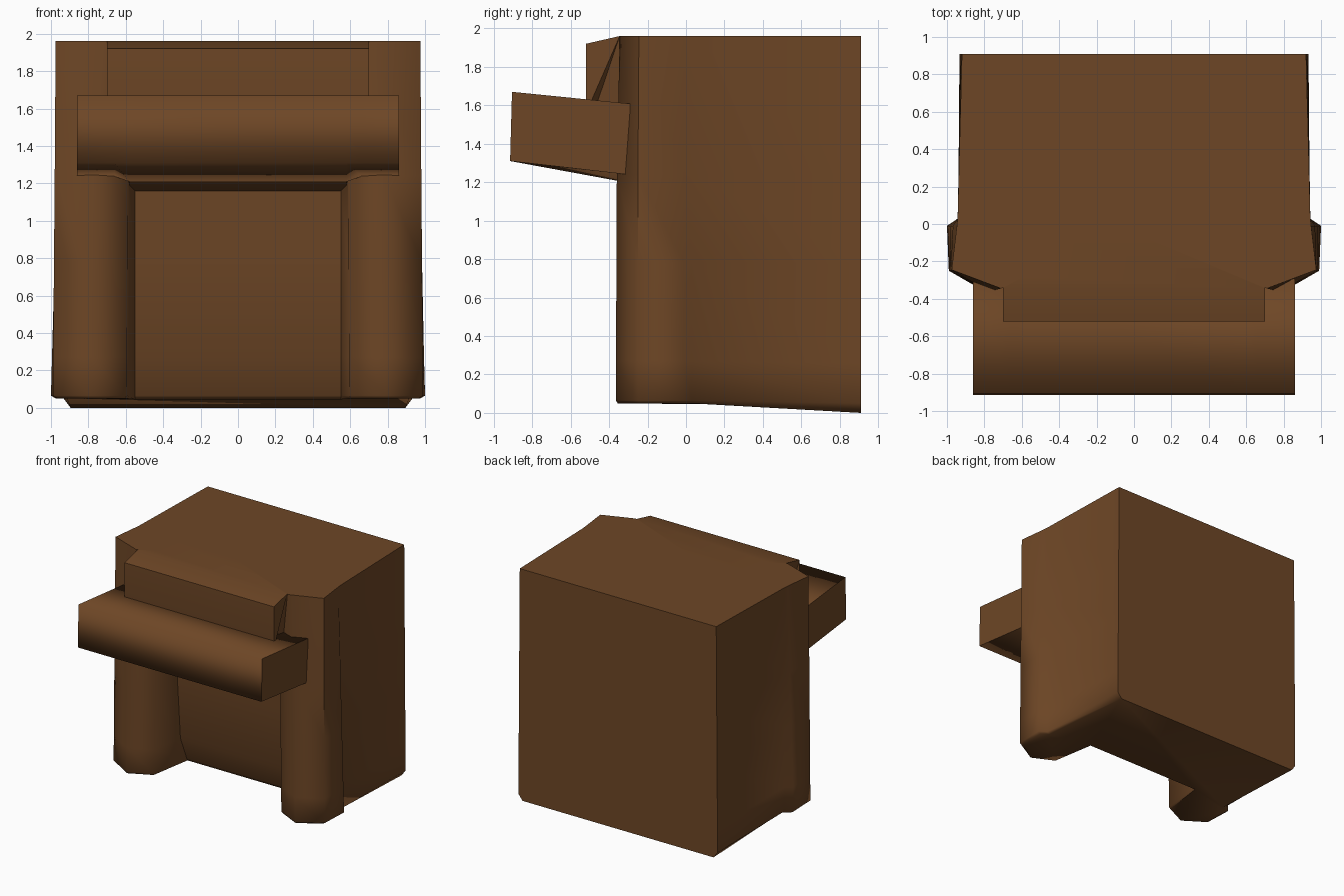
import bpy, bmesh, math

if "Cube" in bpy.data.objects:
    bpy.data.objects.remove(bpy.data.objects["Cube"])

wood = bpy.data.materials.new("warm brown")
wood.diffuse_color = (0.155, 0.062, 0.019, 1)
wood.use_nodes = True
wood.node_tree.nodes["Principled BSDF"].inputs["Base Color"].default_value = wood.diffuse_color


def finish(name, bm):
    bmesh.ops.recalc_face_normals(bm, faces=bm.faces)
    me = bpy.data.meshes.new(name)
    bm.to_mesh(me)
    bm.free()
    me.materials.append(wood)
    ob = bpy.data.objects.new(name, me)
    bpy.context.collection.objects.link(ob)
    return ob


def smooth(ob, angle):
    bpy.ops.object.select_all(action='DESELECT')
    ob.select_set(True)
    bpy.context.view_layer.objects.active = ob
    bpy.ops.object.shade_smooth_by_angle(angle=math.radians(angle))


def loft(sections):
    """Bridge equal-length closed sections, leaving the ends open."""
    bm = bmesh.new()
    rings = [[bm.verts.new(p) for p in s] for s in sections]
    n = len(rings[0])
    for a, b in zip(rings, rings[1:]):
        for i in range(n):
            j = (i + 1) % n
            bm.faces.new((a[i], a[j], b[j], b[i]))
    return bm, rings


def mirrored(half):
    return half + [(-x, y, z) for x, y, z in reversed(half)]


def between(a, b, z, recess_y):
    """Section between two others, with its own recess depth."""
    t = (z - a[-1][2]) / (b[-1][2] - a[-1][2])
    pts = [tuple(p + (q - p) * t for p, q in zip(u, v)) for u, v in zip(a, b)]
    return pts[:-1] + [(0.55, recess_y, z)]


# Main body: box with two bulging pillars around a curved recess
foot = [(0.895, 0.91, 0.0), (0.915, 0.03, 0.05), (0.975, -0.01, 0.05), (0.965, -0.24, 0.05),
        (0.79, -0.355, 0.05), (0.605, -0.265, 0.05), (0.55, 0.11, 0.045)]
low = [(0.933, 0.91, 0.05), (0.94, 0.03, 0.065), (1.0, -0.01, 0.065), (0.99, -0.25, 0.065),
       (0.79, -0.365, 0.065), (0.595, -0.27, 0.065), (0.55, 0.10, 0.065)]
mid = [(0.925, 0.91, 1.24), (0.943, 0.03, 1.24), (0.968, -0.01, 1.24), (0.98, -0.25, 1.24),
       (0.78, -0.36, 1.24), (0.59, -0.28, 1.24), (0.55, -0.05, 1.24)]
top = [(0.92, 0.91, 1.96), (0.943, 0.03, 1.96), (0.947, -0.01, 1.96), (0.975, -0.245, 1.96),
       (0.71, -0.345, 1.96), (0.59, -0.28, 1.96), (0.55, -0.05, 1.96)]
levels = [foot, low, between(low, mid, 0.27, 0.015), between(low, mid, 0.78, -0.025), mid, top]
bm, rings = loft([mirrored(r) for r in levels])
for r in (rings[0], rings[-1]):
    bm.faces.new((r[0], r[1], r[6], r[7], r[12], r[13]))
    bm.faces.new(r[1:7])
    bm.faces.new(r[7:13])
body = finish("body", bm)

# Upper breast: fills the recess above the opening and projects forward,
# narrower at the bottom where it sits between the pillars
side = [(0.25, 1.145), (-0.05, 1.16), (-0.36, 1.215), (-0.50, 1.30), (-0.50, 1.50),
        (-0.52, 1.56), (-0.52, 1.92), (-0.345, 1.96), (0.25, 1.96)]
bm, rings = loft([[(s * (0.58 if z < 1.52 else 0.70), y, z) for y, z in side]
                  for s in (-1, 1)])
for r in rings:
    bm.faces.new(r)
bmesh.ops.triangulate(bm, faces=bm.faces)
breast = finish("upper_breast", bm)

# Weld the breast into the body so no hidden faces remain
mod = body.modifiers.new("join", 'BOOLEAN')
mod.operation = 'UNION'
mod.solver = 'EXACT'
mod.object = breast
bpy.context.view_layer.objects.active = body
bpy.ops.object.modifier_apply(modifier="join")
bpy.data.objects.remove(breast)
smooth(body, 62)

# Mantel shelf: thick tilted beam, its underside sagging toward the opening
sections = []
for x, yb, zb in ((-0.86, -0.28, 1.237), (-0.66, -0.30, 1.237), (-0.58, -0.36, 1.208),
                  (0.58, -0.36, 1.208), (0.66, -0.30, 1.237), (0.86, -0.28, 1.237)):
    sections.append([(x, -0.905, 1.67), (x, -0.915, 1.31),
                     (x, yb, zb), (x, -0.28, 1.607)])
bm, rings = loft(sections)
ends = [bm.faces.new(rings[0]), bm.faces.new(rings[-1])]
bmesh.ops.recalc_face_normals(bm, faces=bm.faces)
for f in bm.faces:
    f.smooth = f not in ends
for f in ends:
    for e in f.edges:
        e.smooth = False
finish("mantel_shelf", bm)
